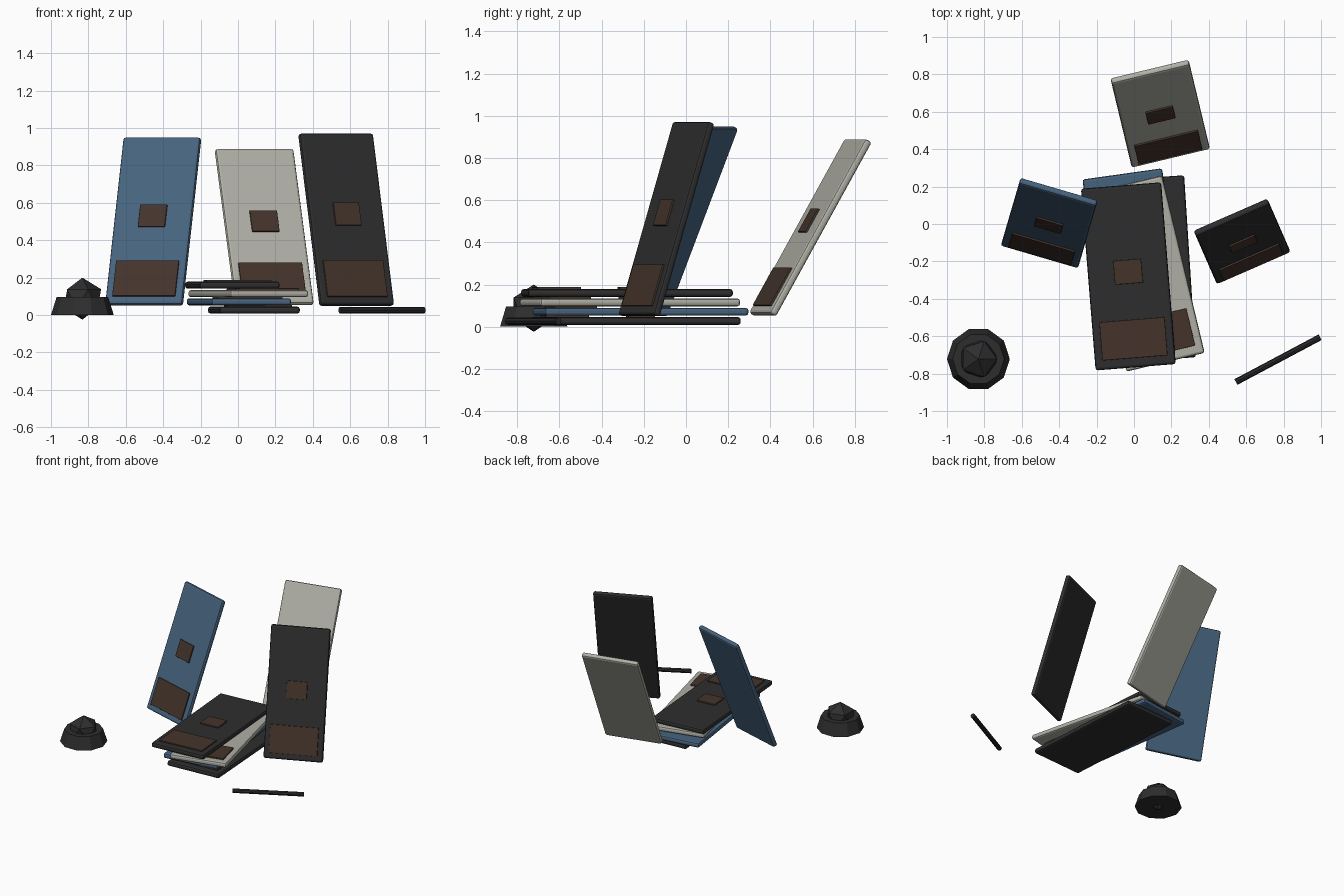
import bpy
from math import radians
from mathutils import Matrix, Vector, Euler

cube = bpy.data.objects.get("Cube")
if cube:
    bpy.data.objects.remove(cube, do_unlink=True)


def material(name, rgb):
    m = bpy.data.materials.new(name)
    m.use_nodes = True
    m.diffuse_color = (*rgb, 1)
    bsdf = next(n for n in m.node_tree.nodes if n.type == 'BSDF_PRINCIPLED')
    bsdf.inputs["Base Color"].default_value = (*rgb, 1)
    bsdf.inputs["Roughness"].default_value = 0.8
    return m


charcoal = material("charcoal", (0.027, 0.027, 0.028))
blue = material("slate blue", (0.062, 0.125, 0.21))
grey = material("warm light grey", (0.43, 0.43, 0.38))
brown = material("leather brown", (0.058, 0.034, 0.024))
black = material("soft black", (0.022, 0.022, 0.025))

WIDTH, THICK, PAD = 0.43, 0.037, 0.012


def finish(name, mat):
    obj = bpy.context.object
    obj.name = name
    obj.data.materials.append(mat)
    return obj


def slab(name, size, matrix, mat, bevel):
    """Bevelled box placed by a matrix."""
    bpy.ops.mesh.primitive_cube_add(size=1)
    obj = finish(name, mat)
    obj.data.transform(Matrix.Diagonal((*size, 1)))
    obj.matrix_world = matrix
    mod = obj.modifiers.new("Rounded edges", 'BEVEL')
    mod.width, mod.segments = bevel, 2
    return obj


def folder(name, mat, centre, tilt, turn, length):
    """Cover with a large pocket near the foot and a small patch in the middle."""
    place = (Matrix.Translation(centre)
             @ Euler((radians(tilt), 0, radians(turn))).to_matrix().to_4x4())
    slab(name, (WIDTH, length, THICK), place, mat, 0.013)
    for part, y, w, h in (("pocket", -0.335, 0.35, 0.205), ("patch", 0.025, 0.15, 0.128)):
        at = place @ Matrix.Translation(Vector((0, y, THICK / 2 + PAD / 2 - 0.002)))
        slab(name + "_" + part, (w, h, PAD), at, brown, 0.003)


# Flat stack, bottom to top
folder("stack_bottom", charcoal, (0.085, -0.24, 0.027), 0, 3.7, 0.975)
folder("stack_second", blue, (0.005, -0.215, 0.071), 0, 8, 0.975)
folder("stack_third", grey, (0.055, -0.265, 0.115), 0, 13.5, 0.975)
folder("stack_top", charcoal, (-0.03, -0.28, 0.16), 0, 4.6, 0.975)

# Leaning boards
folder("leaning_blue", blue, (-0.453, 0.005, 0.50), 68.5, -16.3, 0.96)
folder("leaning_grey", grey, (0.14, 0.59, 0.47), 60.5, 13.5, 0.95)
folder("leaning_charcoal", charcoal, (0.578, -0.093, 0.51), 72.8, 23.6, 0.96)

# Ten-sided base holding a faceted ball
bx, by = -0.832, -0.722
bpy.ops.mesh.primitive_cone_add(vertices=10, radius1=0.168, radius2=0.138, depth=0.096,
                                location=(bx, by, 0.048), rotation=(0, 0, radians(18)))
finish("weight_base", charcoal)
bpy.ops.mesh.primitive_ico_sphere_add(subdivisions=1, radius=0.112, location=(bx, by, 0.088))
finish("weight_ball", charcoal)

# Pencil-like rod on the ground
bpy.ops.mesh.primitive_cylinder_add(vertices=8, radius=0.017, depth=0.51,
                                    location=(0.77, -0.725, 0.026),
                                    rotation=(0, radians(90), radians(28)))
finish("rod", black)
